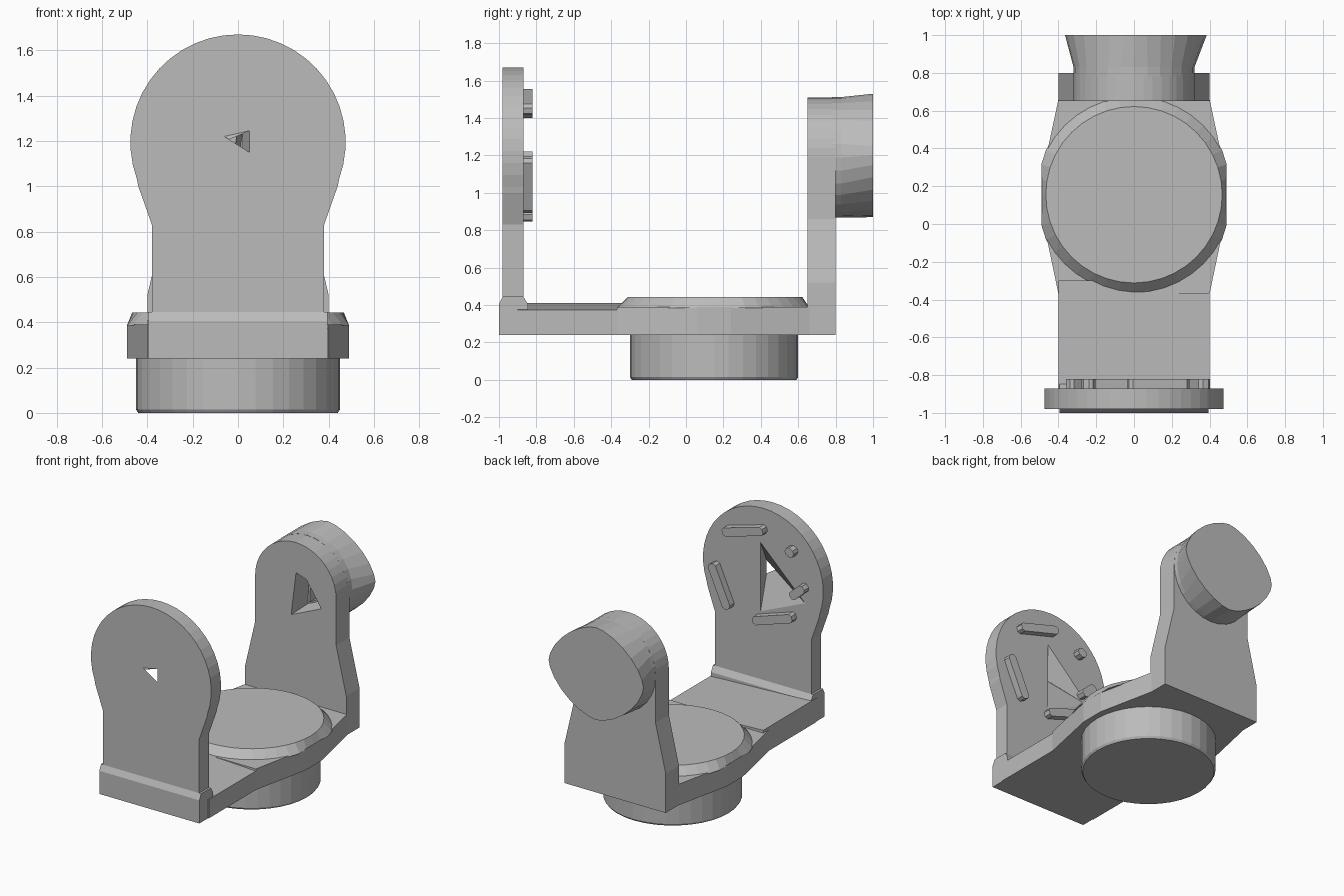
import bpy, bmesh, math
from mathutils import Vector

cube = bpy.data.objects.get("Cube")
if cube:
    bpy.data.objects.remove(cube, do_unlink=True)

grey = bpy.data.materials.new("plain grey")
grey.use_nodes = True
COLOUR = (0.5, 0.5, 0.5, 1)
grey.diffuse_color = COLOUR
grey.node_tree.nodes["Principled BSDF"].inputs["Base Color"].default_value = COLOUR


def add_object(name, bm):
    bmesh.ops.recalc_face_normals(bm, faces=bm.faces)
    mesh = bpy.data.meshes.new(name)
    bm.to_mesh(mesh)
    bm.free()
    mesh.materials.append(grey)
    obj = bpy.data.objects.new(name, mesh)
    bpy.context.collection.objects.link(obj)
    return obj


def loft(name, rings):
    """Skin closed rings of equal length and cap both ends."""
    bm = bmesh.new()
    rows = [[bm.verts.new(p) for p in ring] for ring in rings]
    n = len(rows[0])
    for a, b in zip(rows, rows[1:]):
        for i in range(n):
            j = (i + 1) % n
            bm.faces.new((a[i], a[j], b[j], b[i]))
    bm.faces.new(rows[0][::-1])
    bm.faces.new(rows[-1])
    return add_object(name, bm)


def upright(points, y):
    return [(x, y, z) for x, z in points]


def level(points, z):
    return [(x, y, z) for x, y in points]


def plate(name, points, y0, y1):
    return loft(name, [upright(points, y0), upright(points, y1)])


def arc(cx, cy, r, start, end, n):
    steps = [math.radians(start + (end - start) * i / n) for i in range(n + 1)]
    return [(cx + r * math.cos(a), cy + r * math.sin(a)) for a in steps]


def mirrored(half):
    """Close a right-hand outline with its mirror image."""
    return half + [(-x, v) for x, v in reversed(half) if abs(x) > 1e-5]


def cut(obj, name, rings):
    cutter = loft(name, rings)
    cutter.hide_render = True
    cutter.hide_set(True)
    cutter.display_type = 'WIRE'
    mod = obj.modifiers.new("opening", 'BOOLEAN')
    mod.operation = 'DIFFERENCE'
    mod.solver = 'EXACT'
    mod.object = cutter


def slot(name, a, b, width):
    """Narrow raised bar with clipped ends on the inner plate face."""
    a, b = Vector(a), Vector(b)
    d = (b - a).normalized()
    s = Vector((-d.y, d.x)) * width / 2
    e = d * width * 0.3
    pts = [a + s * 0.5, a + e + s, b - e + s, b + s * 0.5,
           b - s * 0.5, b - e - s, a + e - s, a - s * 0.5]
    return plate(name, [tuple(p) for p in pts], -0.88, -0.82)


# Round foot under the base
foot = arc(0, 0.15, 0.45, 0, 350, 35)
foot_low = arc(0, 0.15, 0.44, 0, 350, 35)
loft("foot", [level(foot_low, 0), level(foot, 0.015), level(foot, 0.25)])

# Base: narrow tongue and bulged body
tongue = [(-0.4, -0.9), (0.4, -0.9), (0.4, -0.3), (-0.4, -0.3)]
bm_rings = [level(tongue, 0.24),
            [(x, y, 0.375 if x > 0 else 0.41) for x, y in tongue]]
loft("base_tongue", bm_rings)
body = mirrored([(0.4, -0.37), (0.49, 0.06), (0.49, 0.24), (0.4, 0.66)])
loft("base_body", [level(body, 0.24), level(body, 0.39)])

# Raised disc blending down to the body corners
rim, top = [], []
for x, y in arc(0, 0.155, 0.467, 0, 351, 39):
    top.append((x, y, 0.444))
    k = 1.12
    rim.append((max(-0.49, min(0.49, x * k)),
                max(-0.37, min(0.66, 0.155 + (y - 0.155) * k)), 0.385))
loft("base_disc", [rim, top])

# Front lip, a chamfered bar across the base
lip = [(-1, 0.24), (-1, 0.405), (-0.98, 0.445), (-0.87, 0.445),
       (-0.845, 0.405), (-0.845, 0.24)]
loft("front_lip", [[(x, y, z) for y, z in lip] for x in (-0.395, 0.395)])

# Front plate with a round head and a flared opening
half = [(0.38, 0.4), (0.38, 0.83), (0.44, 1.0)] + arc(0, 1.195, 0.475, -20, 90, 14)
front_plate = plate("front_plate", mirrored(half), -0.98, -0.87)
small = Vector((0.05, 1.245)), Vector((0.05, 1.15)), Vector((-0.06, 1.22))
large = Vector((0.02, 1.42)), Vector((0.02, 0.93)), Vector((-0.33, 1.08))


def flare(t):
    return [tuple(a.lerp(b, t)) for a, b in zip(small, large)]


cut(front_plate, "flare_cutter",
    [upright(flare(-0.1), -0.991), upright(flare(0), -0.98),
     upright(flare(1), -0.87), upright(flare(1.1), -0.859)])

# Raised bars and pegs on the inner face of the front plate
slot("upper_bar", (0.29, 1.44), (-0.03, 1.53), 0.06)
slot("side_bar", (0.38, 1.19), (0.25, 0.9), 0.065)
slot("lower_bar", (0.05, 0.87), (-0.26, 0.97), 0.06)
slot("short_bar", (-0.35, 1.21), (-0.25, 1.12), 0.06)
slot("small_peg", (-0.27, 1.42), (-0.21, 1.45), 0.06)

# Rear arm with a tapering waist and a round head
half = [(0.4, 0.24), (0.4, 0.52), (0.32, 0.86)] + arc(0, 1.19, 0.32, 0, 90, 10)
arm = plate("rear_arm", mirrored(half), 0.65, 0.8)
pocket = [(0, 1.3), (0.09, 1.27), (0.21, 1.09), (-0.04, 0.98)]
deep = [(0.03, 1.25), (0.07, 1.23), (0.13, 1.1), (0.02, 1.04)]
cut(arm, "arm_pocket_cutter", [upright(pocket, 0.63), upright(deep, 0.83)])

# Knob: round at the arm, drawn out sideways at its outer end
inner, outer = [], []
for i in range(28):
    a = math.tau * i / 28
    c, s = math.cos(a), math.sin(a)
    inner.append((0.32 * c, 1.19 + 0.322 * s))
    p = 2 / 1.6
    outer.append((0.01 + 0.375 * math.copysign(abs(c) ** p, c),
                  1.2 + 0.33 * math.copysign(abs(s) ** p, s)))
knob = loft("knob", [upright(inner, 0.78), upright(inner, 0.83), upright(outer, 1.0)])
cut(knob, "knob_pocket_cutter", [upright(deep, 0.77), upright(deep, 0.9)])
